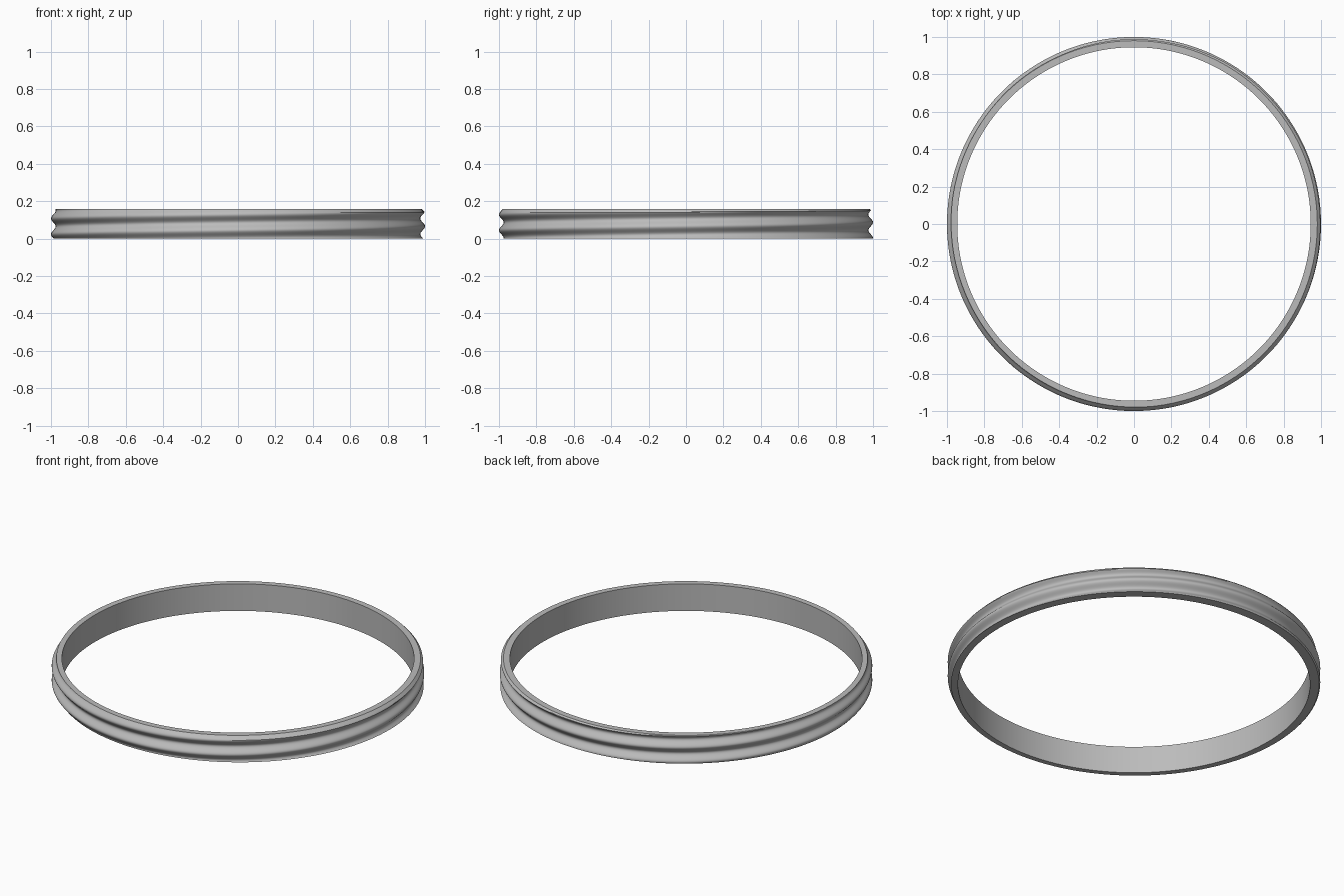
import bpy, bmesh, math

if "Cube" in bpy.data.objects:
    bpy.data.objects.remove(bpy.data.objects["Cube"])

HEIGHT, INNER, CREST, DEPTH = 0.16, 0.945, 1.0, 0.025
PITCH, GROOVE_Z = 0.084, 0.066   # groove height at the right side (-x)
SEGMENTS, ROWS = 180, 40

# One plain grey for the whole ring
grey = bpy.data.materials.new("grey")
grey.use_nodes = True
colour = (0.5, 0.5, 0.5, 1)
grey.diffuse_color = colour
grey.node_tree.nodes["Principled BSDF"].inputs["Base Color"].default_value = colour


def thread_radius(angle, z):
    """Rounded single-start thread, trimmed by a bevel at the top rim."""
    groove = GROOVE_Z + PITCH * (angle / math.tau - 0.5)
    wave = 0.5 - 0.5 * math.cos(math.tau * (z - groove) / PITCH)
    return min(CREST - DEPTH + DEPTH * wave, 0.98 + (HEIGHT - z))


# Threaded ring: closed cross-section swept round the axis
bm = bmesh.new()
rings = []
for s in range(SEGMENTS):
    angle = math.tau * s / SEGMENTS
    section = [(INNER, HEIGHT), (INNER, 0)]
    for row in range(ROWS + 1):
        z = HEIGHT * row / ROWS
        section.append((thread_radius(angle, z), z))
    rings.append([bm.verts.new((r * math.cos(angle), r * math.sin(angle), z))
                  for r, z in section])

for s in range(SEGMENTS):
    a, b = rings[s], rings[(s + 1) % SEGMENTS]
    for i in range(len(a)):
        j = (i + 1) % len(a)
        bm.faces.new((a[i], b[i], b[j], a[j]))
bmesh.ops.recalc_face_normals(bm, faces=bm.faces)

mesh = bpy.data.meshes.new("threaded_ring")
bm.to_mesh(mesh)
bm.free()
mesh.materials.append(grey)
ring = bpy.data.objects.new("threaded_ring", mesh)
bpy.context.collection.objects.link(ring)

# Smooth thread, crisp rims
bpy.context.view_layer.objects.active = ring
ring.select_set(True)
bpy.ops.object.shade_smooth_by_angle(angle=math.radians(35))
